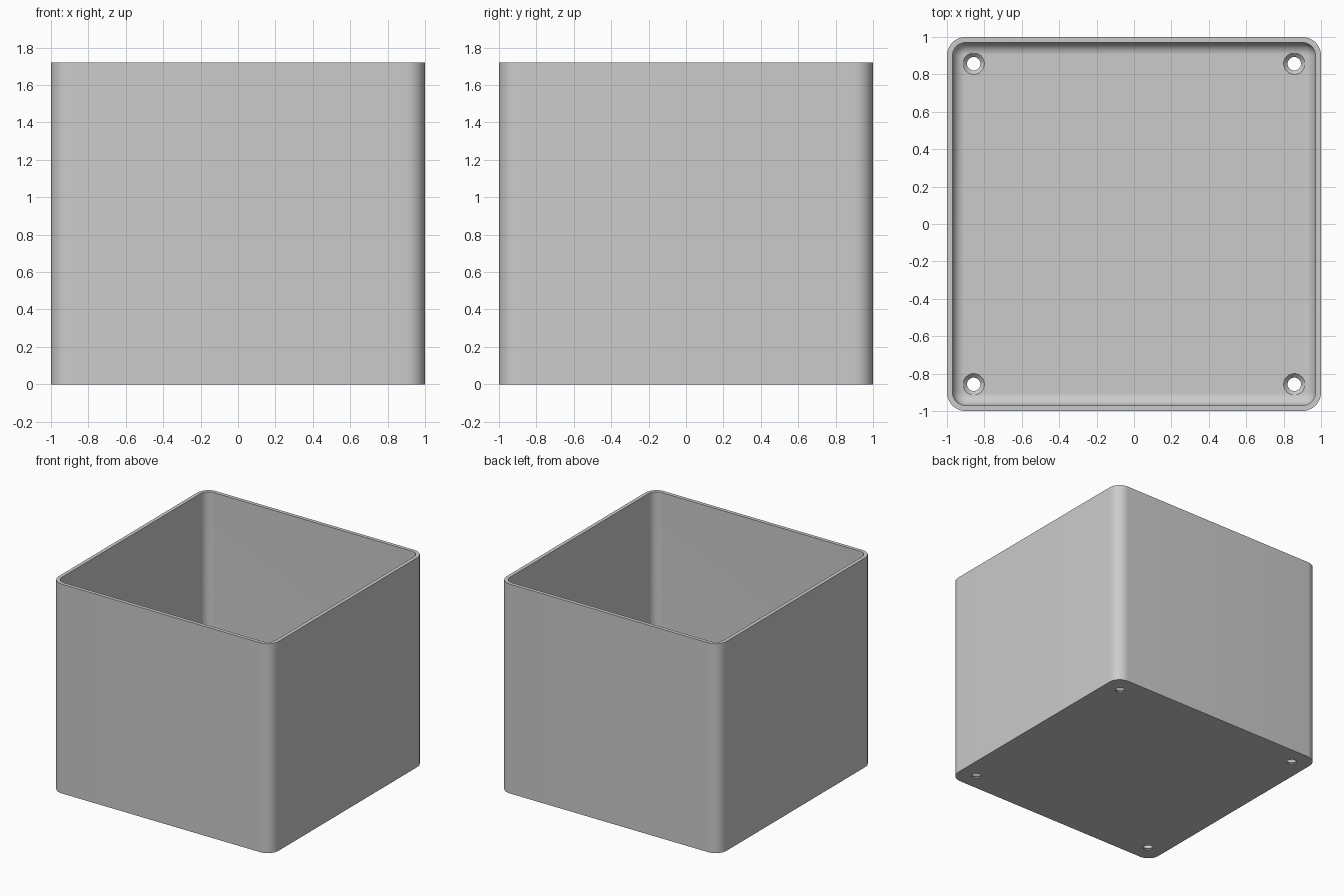
import bpy, bmesh, math

HEIGHT, WALL, FLOOR = 1.72, 0.03, 0.03
CORNER, FILLET = 0.1, 0.065
HOLE, SINK, HOLE_POS = 0.036, 0.057, 0.857

old = bpy.data.objects.get("Cube")
if old:
    bpy.data.objects.remove(old, do_unlink=True)

grey = bpy.data.materials.new("light grey")
grey.use_nodes = True
colour = (0.6, 0.6, 0.6, 1)
grey.diffuse_color = colour
grey.node_tree.nodes["Principled BSDF"].inputs["Base Color"].default_value = colour


def rounded_square(inset, z, steps=12):
    """Points of a square with round corners, moved inward by inset."""
    centre, radius = 1 - CORNER, CORNER - inset
    points = []
    for corner in range(4):
        mid = math.pi / 4 + corner * math.pi / 2
        cx = math.copysign(centre, math.cos(mid))
        cy = math.copysign(centre, math.sin(mid))
        for i in range(steps + 1):
            a = corner * math.pi / 2 + i / steps * math.pi / 2
            points.append((cx + radius * math.cos(a), cy + radius * math.sin(a), z))
    return points


def circle(x, y, radius, z, steps=40):
    return [(x + radius * math.cos(i * math.tau / steps),
             y + radius * math.sin(i * math.tau / steps), z) for i in range(steps)]


def loft(name, loops):
    """Skin a stack of equal loops and cap both ends."""
    bm = bmesh.new()
    rings = [[bm.verts.new(p) for p in loop] for loop in loops]
    for low, high in zip(rings, rings[1:]):
        for i in range(len(low)):
            j = (i + 1) % len(low)
            bm.faces.new((low[i], low[j], high[j], high[i]))
    bm.faces.new(rings[0][::-1])
    bm.faces.new(rings[-1])
    bmesh.ops.recalc_face_normals(bm, faces=bm.faces)
    mesh = bpy.data.meshes.new(name)
    bm.to_mesh(mesh)
    bm.free()
    mesh.materials.append(grey)
    obj = bpy.data.objects.new(name, mesh)
    bpy.context.collection.objects.link(obj)
    return obj


# Box section: outside wall, rim, inside wall, rounded edge down to the floor
section = [(0, 0), (0, HEIGHT), (WALL, HEIGHT)]
for i in range(13):
    a = i / 12 * math.pi / 2
    section.append((WALL + FILLET * (1 - math.cos(a)),
                    FLOOR + FILLET * (1 - math.sin(a))))
box = loft("open_box", [rounded_square(inset, z) for inset, z in section])

# Countersunk screw holes in the four floor corners
cutters = []
for sx in (-1, 1):
    for sy in (-1, 1):
        x, y = sx * HOLE_POS, sy * HOLE_POS
        profile = [(HOLE, -0.05), (HOLE, FLOOR - 0.021), (SINK, FLOOR), (SINK, 0.2)]
        cutter = loft("screw_hole_cutter", [circle(x, y, r, z) for r, z in profile])
        cutter.hide_render = True
        cutters.append(cutter)
        cut = box.modifiers.new("screw_hole", "BOOLEAN")
        cut.operation, cut.solver, cut.object = "DIFFERENCE", "EXACT", cutter

# Apply the cuts and drop the cutters
bpy.context.view_layer.update()
graph = bpy.context.evaluated_depsgraph_get()
cut_mesh = bpy.data.meshes.new_from_object(box.evaluated_get(graph))
box.modifiers.clear()
box.data = cut_mesh
for cutter in cutters:
    bpy.data.objects.remove(cutter, do_unlink=True)

bpy.ops.object.select_all(action="DESELECT")
box.select_set(True)
bpy.context.view_layer.objects.active = box
bpy.ops.object.shade_smooth_by_angle(angle=math.radians(30))
